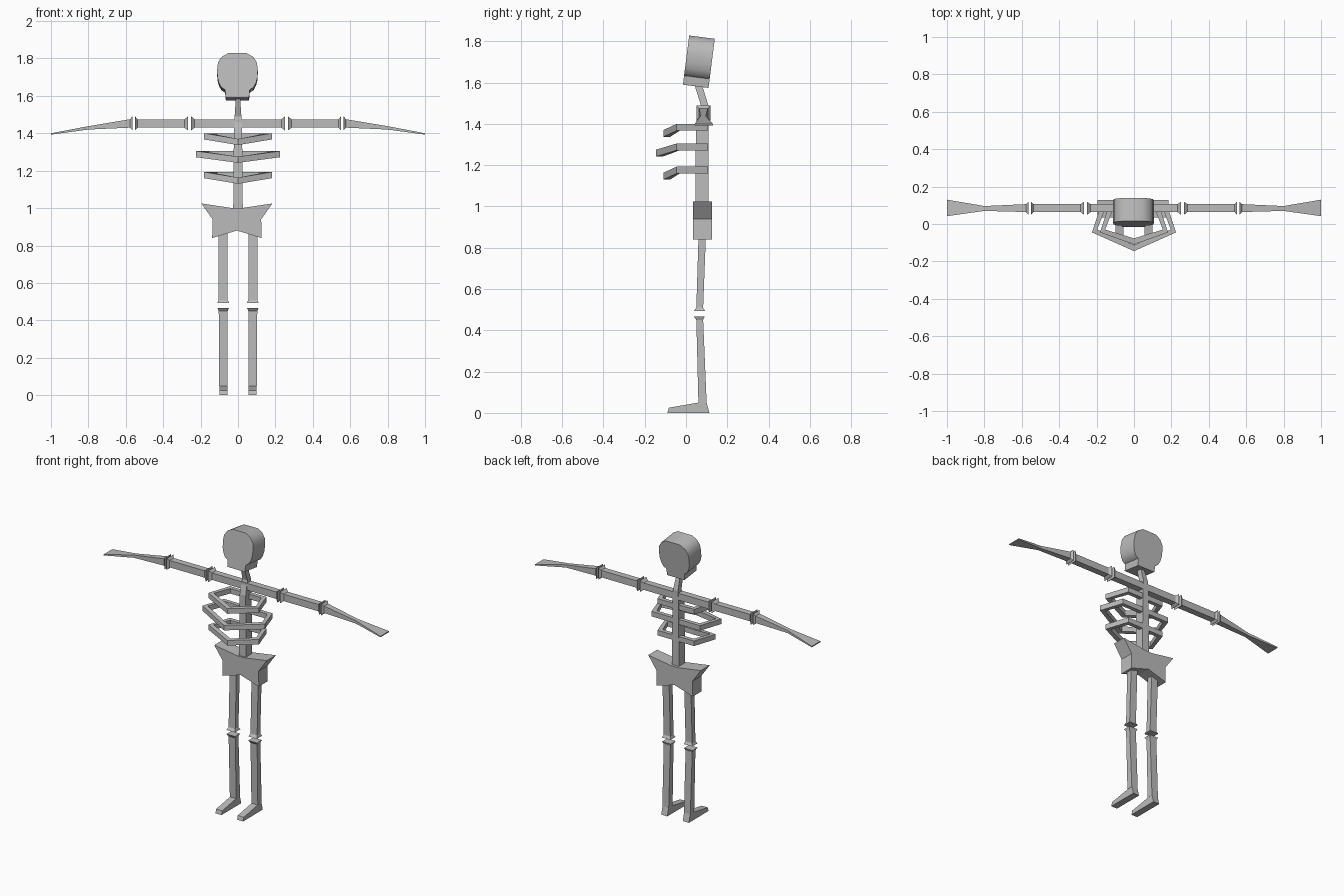
import bpy, bmesh, math

cube = bpy.data.objects.get("Cube")
if cube:
    bpy.data.objects.remove(cube)

bone = bpy.data.materials.new("bone_grey")
bone.use_nodes = True
GREY = (0.5, 0.5, 0.5, 1)
bone.diffuse_color = GREY
bone.node_tree.nodes["Principled BSDF"].inputs["Base Color"].default_value = GREY


def loft(name, rings):
    """Skin a chain of equal-sized rings and cap both ends."""
    bm = bmesh.new()
    loops = [[bm.verts.new(p) for p in ring] for ring in rings]
    n = len(loops[0])
    for a, b in zip(loops, loops[1:]):
        for i in range(n):
            j = (i + 1) % n
            bm.faces.new((a[i], a[j], b[j], b[i]))
    bm.faces.new(loops[0])
    bm.faces.new(loops[-1])
    bmesh.ops.recalc_face_normals(bm, faces=bm.faces)
    mesh = bpy.data.meshes.new(name)
    bm.to_mesh(mesh)
    bm.free()
    mesh.materials.append(bone)
    obj = bpy.data.objects.new(name, mesh)
    bpy.context.collection.objects.link(obj)
    return obj


def corners(a0, a1, b0, b1):
    return [(a0, b0), (a1, b0), (a1, b1), (a0, b1)]


def upright(name, sections, side=1):
    """Bone along z; sections are (z, x0, x1, y0, y1)."""
    return loft(name, [[(side * x, y, s[0]) for x, y in corners(*s[1:])] for s in sections])


def sideways(name, sections, side=1):
    """Bone along x; sections are (x, y0, y1, z0, z1)."""
    return loft(name, [[(side * s[0], y, z) for y, z in corners(*s[1:])] for s in sections])


def mirrored(half):
    """Close a right-hand outline with its mirror image."""
    return half + [(-x, z) for x, z in reversed(half) if x > 0]


# Skull: tilted, extruded outline
skull = mirrored([(0.05, 0.24), (0.085, 0.22), (0.104, 0.19), (0.109, 0.15), (0.107, 0.11),
                  (0.099, 0.08), (0.085, 0.055), (0.066, 0.044), (0.062, 0)])
tilt = math.radians(7.3)
head = loft("skull", [[(x - 0.003, -0.015 + d * math.cos(tilt) + z * math.sin(tilt),
                        1.59 - d * math.sin(tilt) + z * math.cos(tilt)) for x, z in skull]
                      for d in (0, 0.125)])
bpy.ops.object.select_all(action='DESELECT')
head.select_set(True)
bpy.context.view_layer.objects.active = head
bpy.ops.object.shade_smooth_by_angle(angle=math.radians(35))

# Spine and neck
upright("spine", [(0.95, -0.026, 0.026, 0.045, 0.11), (1.4, -0.022, 0.022, 0.048, 0.108),
                  (1.49, -0.018, 0.018, 0.072, 0.108), (1.6, -0.011, 0.011, 0.038, 0.074)])

# Pelvis plate
pelvis = mirrored([(0, 1.0), (0.025, 1.0), (0.19, 1.025), (0.13, 0.94), (0.132, 0.84), (0, 0.88)])
loft("pelvis", [[(x - 0.006, y, z) for x, z in pelvis] for y in (0.035, 0.127)])

# Rib hoops: (top height, side reach, front tip)
for name, top, reach, tip in (("upper_rib", 1.4, 0.182, -0.11),
                              ("middle_rib", 1.305, 0.225, -0.145),
                              ("lower_rib", 1.193, 0.182, -0.11)):
    back = reach - 0.05
    # outer x, outer y, inner x, inner y, drop
    half = [(0, 0.106, 0, 0.08, 0), (back, 0.106, back - 0.02, 0.08, 0),
            (reach, -0.045, reach - 0.028, -0.03, 0), (0, tip, 0, tip + 0.033, 0.03)]
    for label, s in (("left", 1), ("right", -1)):
        loft(label + "_" + name,
             [[(s * ox, oy, top - d), (s * ox, oy, top - d - 0.033),
               (s * ix, iy, top - d - 0.033), (s * ix, iy, top - d)]
              for ox, oy, ix, iy, d in half])

# Arms and legs
for label, s in (("left_", 1), ("right_", -1)):
    shaft = (0.064, 0.106, 1.43, 1.475)
    flare = (0.05, 0.118, 1.416, 1.49)
    sideways(label + "collar_bone", [(0, *shaft), (0.232, *shaft), (0.25, *flare)], s)
    sideways(label + "upper_arm", [(0.268, *flare), (0.286, *shaft),
                                   (0.538, *shaft), (0.55, *flare)], s)
    sideways(label + "forearm_and_hand", [(0.565, *flare), (0.578, *shaft),
                                          (0.8, 0.07, 0.096, 1.42, 1.438),
                                          (1.0, 0.042, 0.13, 1.393, 1.4)], s)
    upright(label + "thigh", [(0.9, 0.055, 0.103, 0.062, 0.098), (0.51, 0.055, 0.103, 0.05, 0.083),
                              (0.493, 0.048, 0.11, 0.038, 0.092)], s)
    upright(label + "shin", [(0.466, 0.048, 0.11, 0.038, 0.09), (0.45, 0.055, 0.103, 0.05, 0.083),
                             (0.05, 0.055, 0.101, 0.06, 0.1)], s)
    # Foot: side outline swept across its width
    foot = [(0.06, 0.05), (-0.083, 0.025), (-0.09, 0), (0.113, 0), (0.1, 0.05)]
    loft(label + "foot", [[(s * x, y, z) for y, z in foot] for x in (0.056, 0.1)])
